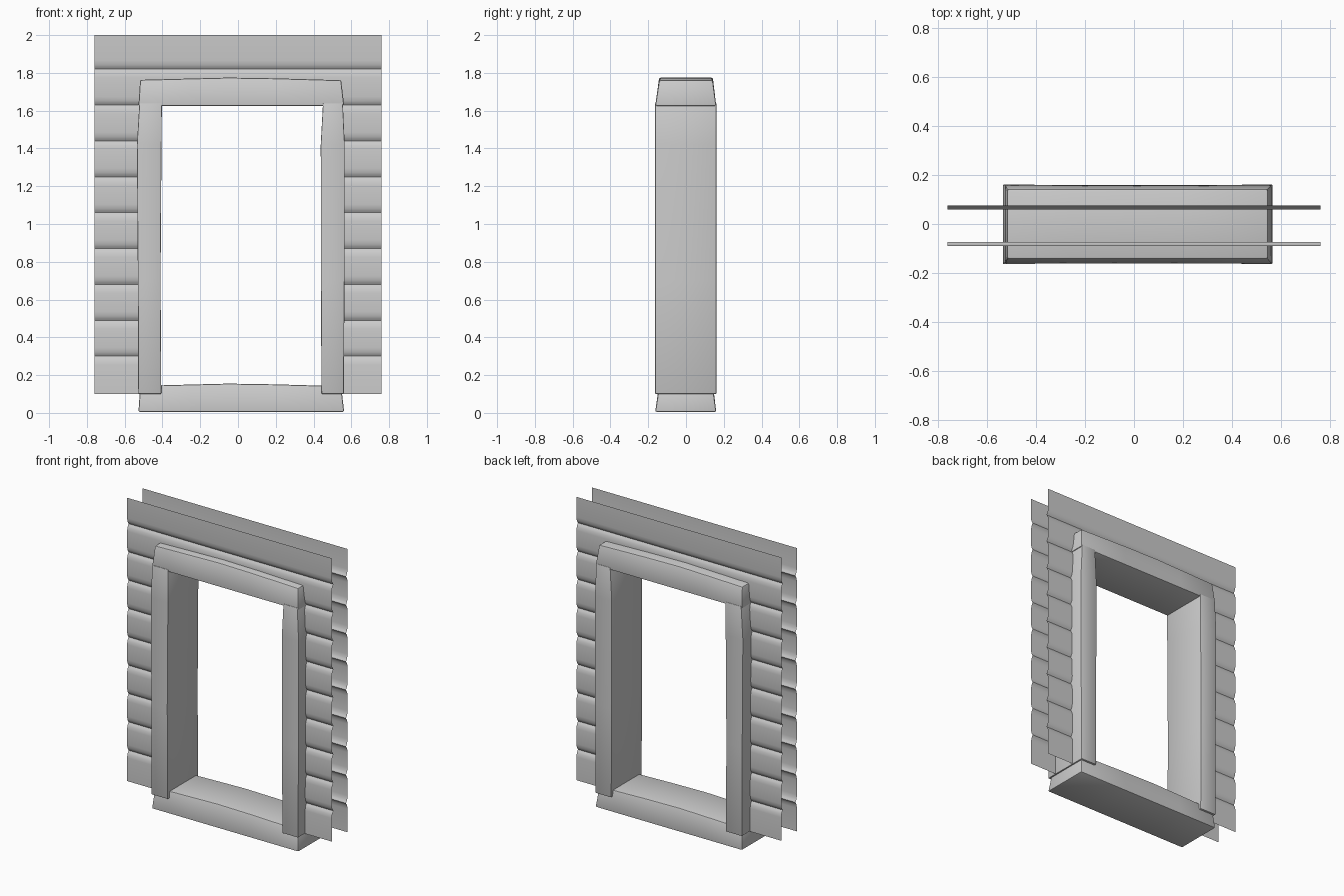
import bpy, bmesh, math

if "Cube" in bpy.data.objects:
    bpy.data.objects.remove(bpy.data.objects["Cube"])


def finish(name, bm, angle=35):
    bmesh.ops.remove_doubles(bm, verts=bm.verts, dist=0.0002)
    me = bpy.data.meshes.new(name)
    bm.to_mesh(me)
    bm.free()
    ob = bpy.data.objects.new(name, me)
    bpy.context.collection.objects.link(ob)
    bpy.ops.object.select_all(action='DESELECT')
    ob.select_set(True)
    bpy.context.view_layer.objects.active = ob
    bpy.ops.object.shade_smooth_by_angle(angle=math.radians(angle))
    return ob


def timber(name, sections, bevel=0.008):
    """Loft four-cornered sections into a worn beam with softened edges."""
    bm = bmesh.new()
    rings = [[bm.verts.new(p) for p in s] for s in sections]
    for a, b in zip(rings, rings[1:]):
        for i in range(4):
            j = (i + 1) % 4
            bm.faces.new((a[i], a[j], b[j], b[i]))
    bm.faces.new(rings[0][::-1])
    bm.faces.new(rings[-1])
    bmesh.ops.recalc_face_normals(bm, faces=bm.faces)
    edges = [e for e in bm.edges if e.calc_face_angle(0) > math.radians(40)]
    bmesh.ops.bevel(bm, geom=edges, offset=bevel, segments=2, profile=0.5,
                    affect='EDGES')
    return finish(name, bm)


# Sill and lintel: same crowned, tapered beam at two heights
def cross_beam(name, z0):
    rows = [(-0.527, -0.518, 0.138), (-0.25, -0.25, 0.145), (-0.05, -0.05, 0.150),
            (0.2, 0.2, 0.146), (0.562, 0.546, 0.136)]
    secs = []
    for xb, xt, h in rows:
        secs.append([(xb, -0.163, z0), (xb, 0.160, z0),
                     (xt, 0.142, z0 + h), (xt, -0.142, z0 + h)])
    timber(name, secs)


cross_beam("sill", 0.005)
cross_beam("lintel", 1.625)


# Door posts: slightly bowed timbers (z, inner/outer x range)
def post(name, rows):
    timber(name, [[(x0, -0.164, z), (x1, -0.164, z), (x1, 0.161, z), (x0, 0.161, z)]
                  for z, x0, x1 in rows], 0.005)


post("left_post", [(0.1, -0.528, -0.406), (0.7, -0.530, -0.410),
                   (1.42, -0.535, -0.405), (1.64, -0.522, -0.403)])
post("right_post", [(0.1, 0.442, 0.560), (0.7, 0.439, 0.564),
                    (1.42, 0.438, 0.565), (1.64, 0.450, 0.555)])

# Siding profile: height and inward depth, with a soft groove between boards
GROOVES = [1.82 - 0.19 * k for k in range(9)]
SHAPE = [(0.045, 0), (0.022, 0.003), (0.010, 0.009), (0, 0.016),
         (-0.010, 0.009), (-0.022, 0.003), (-0.045, 0)]
profile = [(2.0, 0.0)] + [(g + dz, d) for g in GROOVES for dz, d in SHAPE] + [(0.1, 0.0)]
HEAD = 12


# Wall siding: full width above the door, two strips beside it
def siding(name, y_out, inward):
    bm = bmesh.new()
    for x0, x1, pts in ((-0.76, -0.47, profile), (-0.47, 0.50, profile[:HEAD - 2]),
                        (0.50, 0.76, profile)):
        rows = [(bm.verts.new((x0, y_out + inward * d, z)),
                 bm.verts.new((x1, y_out + inward * d, z))) for z, d in pts]
        for (a, b), (c, e) in zip(rows, rows[1:]):
            bm.faces.new((a, c, e, b) if inward > 0 else (a, b, e, c))
    finish(name, bm, 60)


siding("front_siding", -0.090, 1)
siding("back_siding", 0.075, -1)
